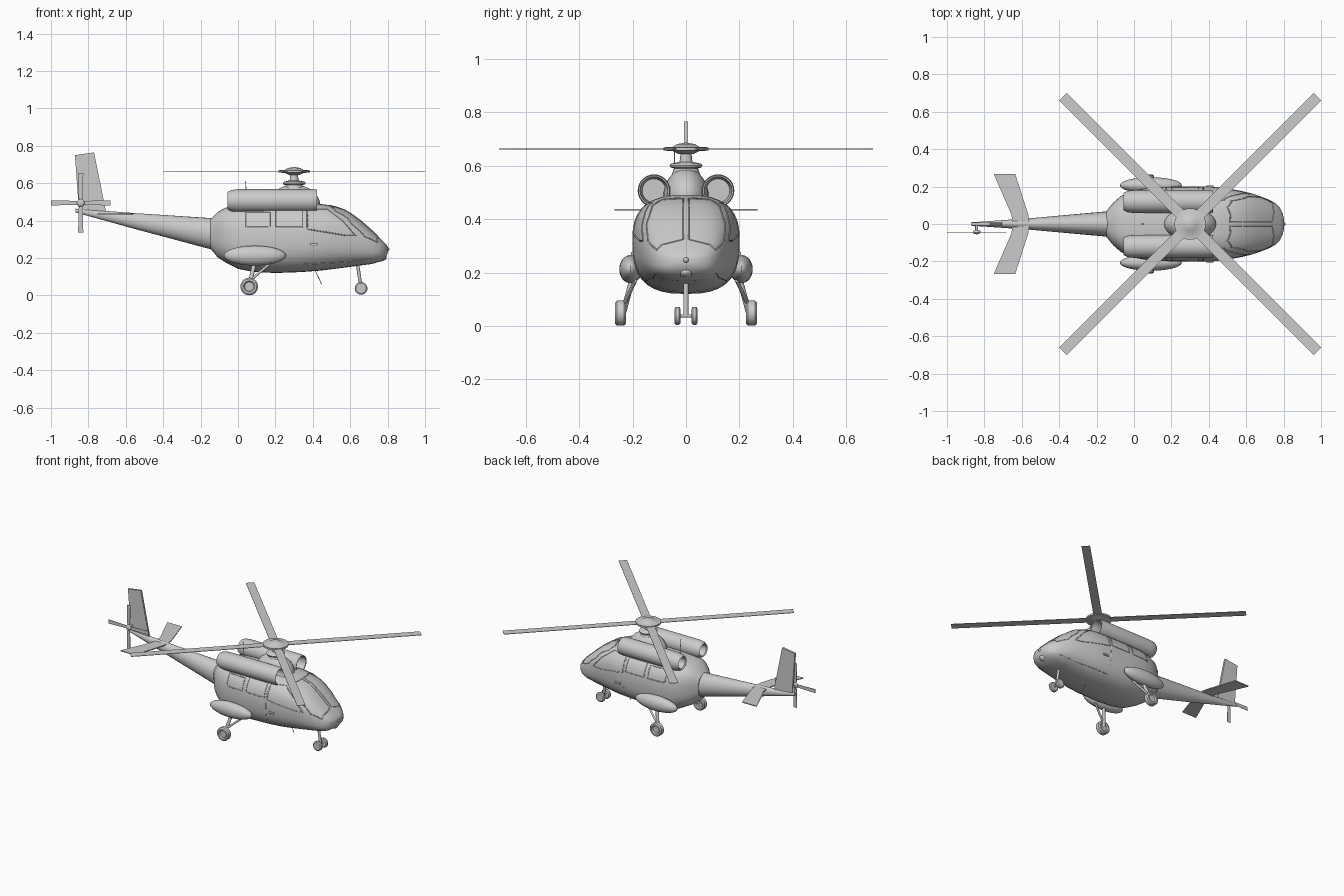
import bpy, bmesh, math
from mathutils import Vector, Matrix
from mathutils.bvhtree import BVHTree

if "Cube" in bpy.data.objects:
    bpy.data.objects.remove(bpy.data.objects["Cube"])


def finish(name, bm):
    bmesh.ops.recalc_face_normals(bm, faces=bm.faces)
    me = bpy.data.meshes.new(name)
    bm.to_mesh(me)
    bm.free()
    ob = bpy.data.objects.new(name, me)
    bpy.context.collection.objects.link(ob)
    return ob


def loft(name, stations, n, segs=36):
    """Superellipse rings along x; station = (x, half width, z low, z high)."""
    bm = bmesh.new()
    rings = []
    for x, w, lo, hi in stations:
        ring = []
        for i in range(segs):
            a = 2 * math.pi * i / segs
            c, s = math.cos(a), math.sin(a)
            ring.append(bm.verts.new((x, w * math.copysign(abs(c) ** (2 / n), c),
                        (lo + hi) / 2 + (hi - lo) / 2 * math.copysign(abs(s) ** (2 / n), s))))
        rings.append(ring)
    for r, q in zip(rings, rings[1:]):
        for i in range(segs):
            j = (i + 1) % segs
            bm.faces.new((r[i], r[j], q[j], q[i]))
    bm.faces.new(rings[0])
    bm.faces.new(rings[-1])
    return finish(name, bm)


def lathe(name, profile, loc, axis, segs=28):
    """Revolve (distance along axis, radius) points about the given axis."""
    bm = bmesh.new()
    vs = [bm.verts.new((r, 0, h)) for h, r in profile]
    es = [bm.edges.new(p) for p in zip(vs, vs[1:])]
    bmesh.ops.spin(bm, geom=vs + es, cent=(0, 0, 0), axis=(0, 0, 1),
                   angle=2 * math.pi, steps=segs)
    bmesh.ops.remove_doubles(bm, verts=bm.verts, dist=1e-5)
    rot = Vector((0, 0, 1)).rotation_difference(Vector(axis)).to_matrix().to_4x4()
    bm.transform(Matrix.Translation(loc) @ rot)
    return finish(name, bm)


def ball(name, loc, radii):
    bm = bmesh.new()
    bmesh.ops.create_uvsphere(bm, u_segments=28, v_segments=16, radius=1)
    bm.transform(Matrix.Translation(loc) @ Matrix.Diagonal((*radii, 1)))
    return finish(name, bm)


def rod(name, a, b, r):
    a, b = Vector(a), Vector(b)
    d = (b - a).length
    return lathe(name, [(0, 0), (0, r), (d, r), (d, 0)], a, (b - a).normalized(), 14)


def plate(name, pts, thick):
    """Thin flat panel extruded both ways along its normal."""
    bm = bmesh.new()
    f = bm.faces.new([bm.verts.new(p) for p in pts])
    f.normal_update()
    n = f.normal.copy()
    bmesh.ops.translate(bm, verts=bm.verts, vec=-n * thick / 2)
    ext = bmesh.ops.extrude_face_region(bm, geom=[f], use_keep_orig=True)
    bmesh.ops.translate(bm, vec=n * thick,
                        verts=[v for v in ext['geom'] if isinstance(v, bmesh.types.BMVert)])
    return finish(name, bm)


# Fuselage and tail boom
body = loft("fuselage", [
    (-.147, .07, .25, .407), (-.11, .115, .205, .445), (-.07, .15, .178, .468),
    (0, .18, .142, .484), (.08, .195, .126, .49), (.2, .2, .12, .492), (.34, .2, .125, .492),
    (.43, .198, .132, .49), (.5, .189, .14, .482), (.58, .174, .15, .455), (.65, .157, .16, .405),
    (.715, .133, .168, .348), (.755, .112, .18, .31), (.78, .088, .195, .286),
    (.795, .058, .213, .27), (.802, .025, .232, .255)], 2.7)
loft("tail_boom", [(-.12, .07, .24, .412), (-.55, .031, .355, .44), (-.87, .009, .444, .464)], 2, 24)

# Frames and seams projected onto the fuselage skin
tree = BVHTree.FromPolygons([v.co for v in body.data.vertices],
                            [p.vertices[:] for p in body.data.polygons])


def skin_frame(name, outline, origin, ray, closed=True, r=.003):
    pts = []
    ends = outline[1:] + (outline[:1] if closed else [])
    for a, b in zip(outline, ends):
        for i in range(8):
            u, v = Vector(a).lerp(Vector(b), i / 8)
            hit = tree.ray_cast(origin(u, v), Vector(ray))[0]
            if hit:
                pts.append(hit)
    cu = bpy.data.curves.new(name, 'CURVE')
    cu.dimensions = '3D'
    cu.bevel_depth = r
    cu.bevel_resolution = 1
    sp = cu.splines.new('POLY')
    sp.points.add(len(pts) - 1)
    for p, co in zip(sp.points, pts):
        p.co = (*co, 1)
    sp.use_cyclic_u = closed
    ob = bpy.data.objects.new(name, cu)
    bpy.context.collection.objects.link(ob)


side_frames = {
    "rear_window_frame": [(.04, .445), (.17, .445), (.17, .365), (.04, .365)],
    "middle_window_frame": [(.2, .455), (.345, .455), (.345, .365), (.2, .365)],
    "cockpit_window_frame": [(.37, .46), (.48, .46), (.56, .4), (.63, .32), (.58, .32), (.37, .355)]}
windshield = [(.01, .477), (.09, .473), (.125, .45), (.148, .38), (.142, .315), (.11, .285),
              (.09, .305), (.01, .325)]
for s, tag in ((1, "left"), (-1, "right")):
    from_side = lambda x, z: Vector((x, s * .6, z))
    for nm, outline in side_frames.items():
        skin_frame(f"{nm}_{tag}", outline, from_side, (0, -s, 0))
    skin_frame("door_seam_" + tag, [(.36, .47), (.36, .17)], from_side, (0, -s, 0), False, .002)
    skin_frame("lower_seam_" + tag, [(.34, .165), (.6, .18), (.74, .2)], from_side, (0, -s, 0), False, .002)
    skin_frame("windshield_frame_" + tag, windshield,
               lambda y, z: Vector((2, s * y, z)), (-1, 0, 0))
    rod("door_handle_" + tag, (.385, s * .201, .272), (.425, s * .2, .272), .006)

    # Engine nacelle with open intake and exhaust
    lathe("engine_nacelle_" + tag, [
        (.3, 0), (.3, .044), (.42, .052), (.422, .058), (.4, .061), (0, .061), (-.035, .057),
        (-.056, .046), (-.05, .04), (0, .036), (0, 0)], (0, s * .12, .507), (1, 0, 0))

    # Side pod, main strut, brace and wheel
    ball("side_pod_" + tag, (.09, s * .207, .213), (.166, .043, .053))
    rod("main_strut_" + tag, (.09, s * .2, .18), (.06, s * .235, .05), .011)
    rod("main_brace_" + tag, (.17, s * .19, .17), (.072, s * .23, .085), .007)
    lathe("main_wheel_" + tag, [(-.012, 0), (-.012, .024), (-.02, .03), (-.02, .04), (-.013, .047),
          (.013, .047), (.02, .04), (.02, .03), (.012, .024), (.012, 0)],
          (.06, s * .245, .048), (0, 1, 0))

    # Nose wheel
    lathe("nose_wheel_" + tag, [(-.011, 0), (-.011, .027), (-.006, .034), (.006, .034),
          (.011, .027), (.011, 0)], (.658, s * .032, .038), (0, 1, 0))

    # Swept tailplane
    plate("tailplane_" + tag, [(-.565, s * .05, .436), (-.635, s * .267, .436),
          (-.75, s * .267, .436), (-.655, s * .05, .436), (-.65, 0, .436), (-.56, 0, .436)], .006)

rod("nose_strut", (.637, 0, .18), (.658, 0, .04), .009)
rod("nose_axle", (.658, -.032, .038), (.658, .032, .038), .006)
ball("nose_sensor", (.755, 0, .203), (.04, .03, .022))
ball("nose_light", (.8, 0, .247), (.01, .01, .01))

# Rotor fairing, mast and hub
RX, RZ = .3, .663
ball("rotor_fairing", (RX, 0, .48), (.14, .085, .112))
lathe("rotor_mast", [(.56, 0), (.56, .055), (.59, .045), (.594, .058), (.602, .061), (.608, .055),
      (.615, .024), (.65, .02), (.65, 0)], (RX, 0, 0), (0, 0, 1))
lathe("rotor_hub", [(-.018, 0), (-.018, .03), (-.008, .05), (-.006, .084), (.006, .084),
      (.008, .05), (.018, .035), (.024, 0)], (RX, 0, RZ), (0, 0, 1))

# Main rotor blades
for k in range(4):
    a = math.radians(45 + 90 * k)
    d, n = Vector((math.cos(a), math.sin(a), 0)), Vector((-math.sin(a), math.cos(a), 0))
    c = Vector((RX, 0, RZ))
    plate(f"main_blade_{k + 1}", [c + d * .05 - n * .028, c + d * .962 - n * .028,
                                  c + d * .962 + n * .028, c + d * .05 + n * .028], .003)

# Tail fin
plate("tail_fin", [(-.85, 0, .45), (-.705, 0, .445), (-.77, 0, .765), (-.872, 0, .75)], .014)

# Tail rotor
hub = Vector((-.841, -.043, .495))
rod("tail_rotor_shaft", hub, hub + Vector((0, .045, 0)), .008)
ball("tail_rotor_hub", hub, (.021, .012, .021))
for k in range(4):
    a = math.pi / 2 * k
    d, n = Vector((math.cos(a), 0, math.sin(a))), Vector((-math.sin(a), 0, math.cos(a)))
    plate(f"tail_blade_{k + 1}", [hub + d * .01 - n * .01, hub + d * .159 - n * .014,
                                  hub + d * .159 + n * .014, hub + d * .01 + n * .01], .003)

# Antennas
rod("roof_antenna", (.05, 0, .48), (.04, 0, .61), .002)
rod("belly_antenna", (.41, 0, .14), (.447, 0, .06), .002)

for ob in bpy.data.objects:
    if ob.type == 'MESH':
        bpy.ops.object.select_all(action='DESELECT')
        ob.select_set(True)
        bpy.context.view_layer.objects.active = ob
        bpy.ops.object.shade_smooth_by_angle(angle=math.radians(35))
